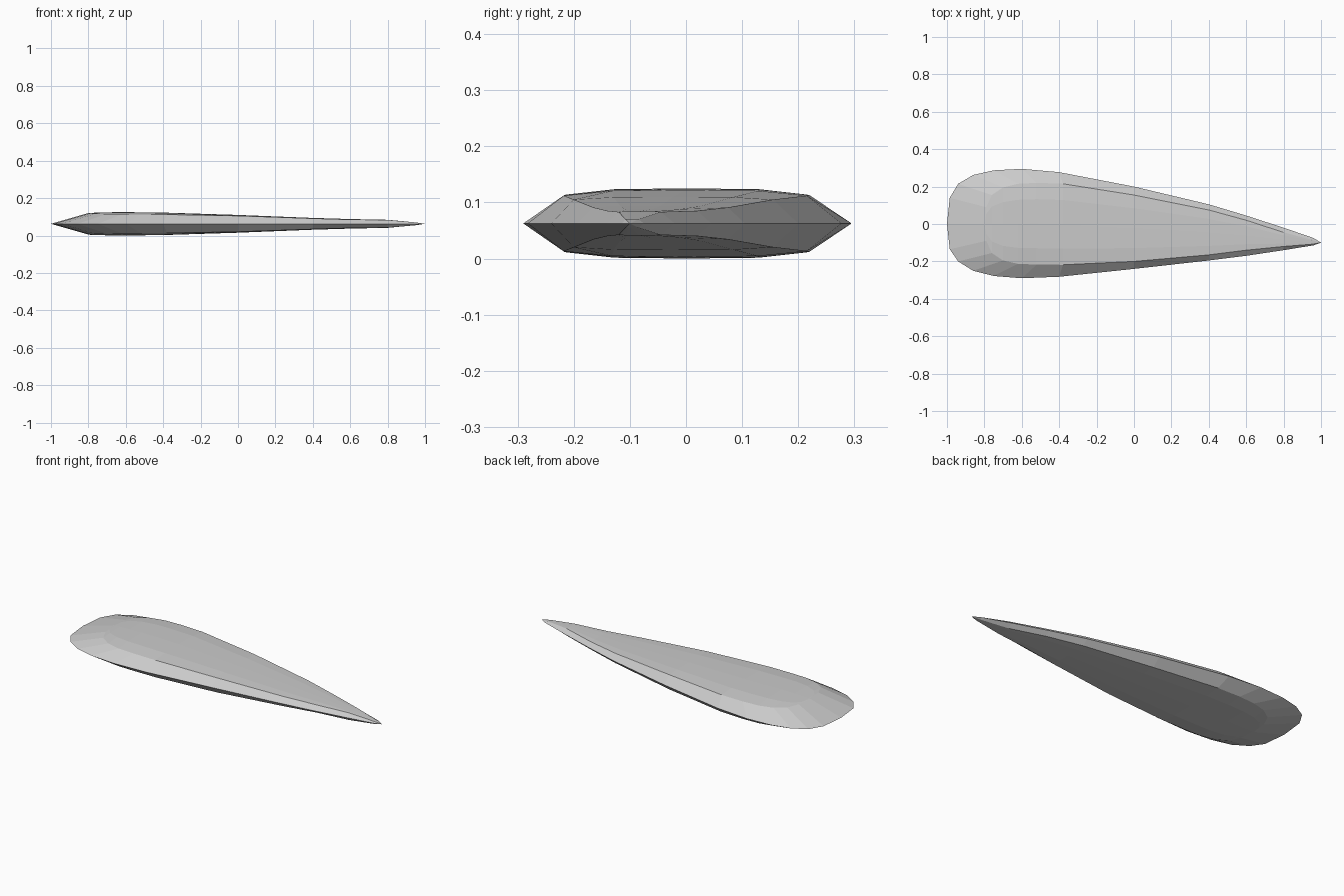
import bpy
import bmesh

cube = bpy.data.objects.get("Cube")
if cube:
    bpy.data.objects.remove(cube, do_unlink=True)

MID = 0.0625  # height of the sharp rim

# rim x, rim back y, rim front y, shoulder x, back y, front y, shoulder z, crown z
STATIONS = [
    (-0.985, 0.14, -0.135, -0.79, 0.09, -0.09, 0.119, 0.121),
    (-0.94, 0.215, -0.20, -0.76, 0.155, -0.155, 0.117, 0.122),
    (-0.86, 0.262, -0.25, -0.70, 0.195, -0.195, 0.115, 0.124),
    (-0.75, 0.287, -0.278, -0.62, 0.215, -0.213, 0.114, 0.125),
    (-0.60, 0.295, -0.29, -0.52, 0.22, -0.217, 0.113, 0.124),
    (-0.40, 0.277, -0.282, -0.38, 0.215, -0.218, 0.112, 0.122),
    (0.0, 0.20, -0.24, 0.0, 0.155, -0.20, 0.105, 0.11),
    (0.40, 0.105, -0.195, 0.40, 0.075, -0.165, 0.091, 0.094),
    (0.60, 0.045, -0.17, 0.60, 0.02, -0.14, 0.085, 0.088),
    (0.80, -0.02, -0.14, 0.80, -0.045, -0.12, 0.083, 0.084),
    (0.96, -0.075, -0.114, 0.95, -0.085, -0.108, 0.07, 0.07),
]
ACROSS = (1, 0.6, 0, -0.6, -1)

# Material
grey = bpy.data.materials.new("plain grey")
grey.use_nodes = True
colour = (0.6, 0.6, 0.6, 1)
grey.diffuse_color = colour
grey.node_tree.nodes["Principled BSDF"].inputs["Base Color"].default_value = colour

# Upper half of the blade, lofted across each station
bm = bmesh.new()
rows = []
for xo, bo, fo, xi, bi, fi, zi, zc in STATIONS:
    row = [bm.verts.new((xo, bo, MID))]
    for t in ACROSS:
        y = (bi + fi) / 2 + t * (bi - fi) / 2
        row.append(bm.verts.new((xi, y, zi + (zc - zi) * (1 - t ** 4))))
    row.append(bm.verts.new((xo, fo, MID)))
    rows.append(row)

for a, b in zip(rows, rows[1:]):
    for i in range(len(a) - 1):
        bm.faces.new((a[i], a[i + 1], b[i + 1], b[i]))

# Rounded butt end
first = rows[0]
butt = bm.verts.new((-1, 0, MID))
lip = bm.verts.new((-0.8, 0, 0.12))
bm.faces.new((butt, lip, first[1], first[0]))
bm.faces.new((butt, first[-1], first[-2], lip))
for i in range(1, len(first) - 2):
    bm.faces.new((lip, first[i + 1], first[i]))

# Pointed tip
last = rows[-1]
tip = bm.verts.new((1, -0.1, MID))
for i in range(len(last) - 1):
    bm.faces.new((last[i], last[i + 1], tip))

# Lower half mirrors the upper half at the rim
copy = bmesh.ops.duplicate(bm, geom=bm.verts[:] + bm.edges[:] + bm.faces[:])
for v in copy["geom"]:
    if isinstance(v, bmesh.types.BMVert):
        v.co.z = 2 * MID - v.co.z
bmesh.ops.remove_doubles(bm, verts=bm.verts[:], dist=0.0001)
bmesh.ops.recalc_face_normals(bm, faces=bm.faces[:])

mesh = bpy.data.meshes.new("teardrop_blade")
bm.to_mesh(mesh)
bm.free()
mesh.materials.append(grey)
blade = bpy.data.objects.new("teardrop_blade", mesh)
bpy.context.collection.objects.link(blade)
